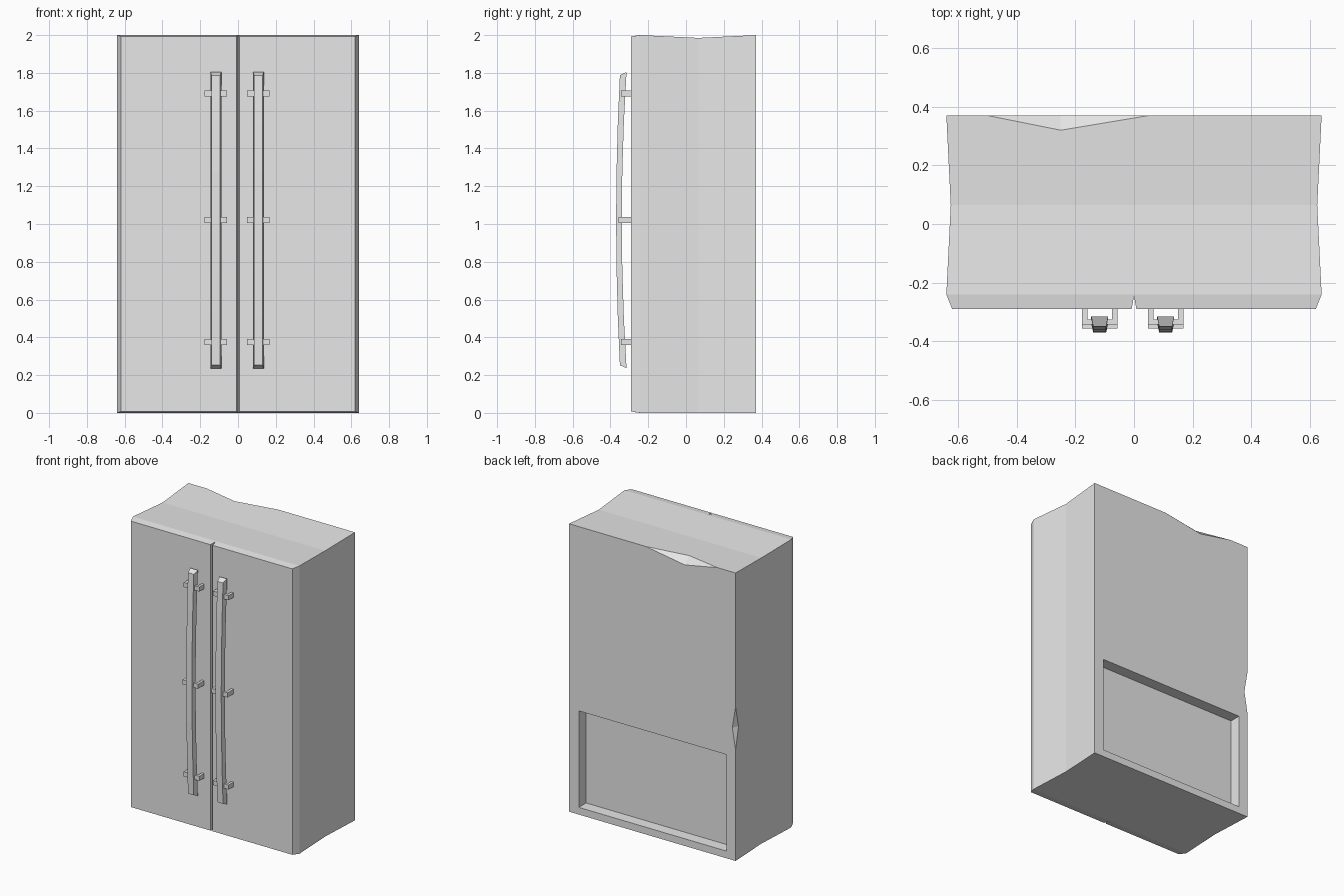
import bpy
import bmesh

if "Cube" in bpy.data.objects:
    bpy.data.objects.remove(bpy.data.objects["Cube"], do_unlink=True)

grey = bpy.data.materials.new("light_grey")
grey.use_nodes = True
grey.diffuse_color = (0.8, 0.8, 0.8, 1)
grey.node_tree.nodes["Principled BSDF"].inputs["Base Color"].default_value = (0.8, 0.8, 0.8, 1)


def finish(bm, name):
    bmesh.ops.recalc_face_normals(bm, faces=bm.faces)
    mesh = bpy.data.meshes.new(name)
    bm.to_mesh(mesh)
    bm.free()
    mesh.materials.append(grey)
    obj = bpy.data.objects.new(name, mesh)
    bpy.context.collection.objects.link(obj)
    return obj


# Cabinet: plan outline with seam groove, chamfered front and pinched sides
FRONT, SHOULDER, WAIST, BACK = -0.29, -0.24, 0.065, 0.37
plan = [(-0.62, FRONT), (-0.008, FRONT), (0, -0.245), (0.008, FRONT), (0.62, FRONT),
        (0.64, SHOULDER), (0.625, WAIST), (0.64, BACK),
        (-0.64, BACK), (-0.625, WAIST), (-0.64, SHOULDER)]
top_height = {FRONT: 1.993, WAIST: 1.985}

bm = bmesh.new()
low = [bm.verts.new((x, y, 0.007 if y == FRONT else 0)) for x, y in plan]
high = [bm.verts.new((x, y, top_height.get(y, 2))) for x, y in plan]
face = bm.faces.new

# Walls, leaving out the back and the dented rear right side
for i in range(len(plan)):
    if i not in (7, 8):
        j = (i + 1) % len(plan)
        face((low[i], low[j], high[j], high[i]))

# Dent in the top rear edge
dent_a, dent_b, dent_top, dent_back = [bm.verts.new(p) for p in (
    (-0.5, BACK, 2), (0.05, BACK, 2), (-0.25, 0.32, 1.9975), (-0.25, BACK, 1.952))]
face((dent_a, dent_top, dent_back))
face((dent_b, dent_back, dent_top))

# Dent in the upright rear edge
nick_low, nick_high, nick_side, nick_back = [bm.verts.new(p) for p in (
    (-0.64, BACK, 0.77), (-0.64, BACK, 1.07), (-0.638, 0.335, 0.92), (-0.615, BACK, 0.92))]
face((nick_low, nick_side, nick_back))
face((nick_high, nick_back, nick_side))
face((low[9], low[8], nick_low, nick_side, nick_high, high[8], high[9]))

# Top and bottom strips
for ring in (low, high):
    face(ring[:6] + [ring[10]])
    face((ring[5], ring[6], ring[9], ring[10]))
face((low[6], low[7], low[8], low[9]))
face((high[6], high[7], dent_b, dent_top, dent_a, high[8], high[9]))

# Back with a recessed service panel
corners = [(-0.57, 0.05), (0.565, 0.05), (0.565, 0.72), (-0.57, 0.72)]
rim = [bm.verts.new((x, BACK, z)) for x, z in corners]
floor = [bm.verts.new((x, BACK - 0.08, z)) for x, z in corners]
face((low[8], low[7], high[7], rim[2], rim[1], rim[0]))
face((low[8], rim[0], rim[3], rim[2], high[7], dent_b, dent_back, dent_a,
      high[8], nick_high, nick_back, nick_low))
for i in range(4):
    j = (i + 1) % 4
    face((rim[i], rim[j], floor[j], floor[i]))
face(floor)
finish(bm, "cabinet")


# Bowed handle bar with a tapered section and slanted ends
def handle_bar(cx, name):
    bm = bmesh.new()
    rings = []
    steps = 6
    for k in range(steps + 1):
        t = 2 * k / steps - 1
        front_y, back_y = -0.37 + 0.02 * t * t, -0.34 + 0.025 * t * t
        front_z, back_z = 1.02 + 0.767 * t, 1.02 + 0.784 * t
        rings.append([bm.verts.new(p) for p in (
            (cx - 0.022, front_y, front_z), (cx + 0.022, front_y, front_z),
            (cx + 0.029, back_y, back_z), (cx - 0.029, back_y, back_z))])
    for a, b in zip(rings, rings[1:]):
        for i in range(4):
            j = (i + 1) % 4
            bm.faces.new((a[i], a[j], b[j], b[i]))
    bm.faces.new(rings[0])
    bm.faces.new(rings[-1])
    finish(bm, name)


# U-shaped bracket: two posts joined by a crossbar behind the bar front
def bracket(cx, z, reach, name):
    w, t = 0.06, 0.018
    outline = [(-w, FRONT), (-w, reach), (w, reach), (w, FRONT),
               (w - t, FRONT), (w - t, reach + t), (t - w, reach + t), (t - w, FRONT)]
    bm = bmesh.new()
    base = bm.faces.new([bm.verts.new((cx + x, y, z - 0.016)) for x, y in outline])
    extruded = bmesh.ops.extrude_face_region(bm, geom=[base], use_keep_orig=True)
    moved = [g for g in extruded["geom"] if isinstance(g, bmesh.types.BMVert)]
    bmesh.ops.translate(bm, verts=moved, vec=(0, 0, 0.032))
    finish(bm, name)


for side, cx in (("right", -0.117), ("left", 0.108)):
    handle_bar(cx, side + "_handle_bar")
    for level, z, reach in (("lower", 0.375, -0.343), ("middle", 1.02, -0.357), ("upper", 1.69, -0.343)):
        bracket(cx, z, reach, f"{side}_{level}_bracket")
